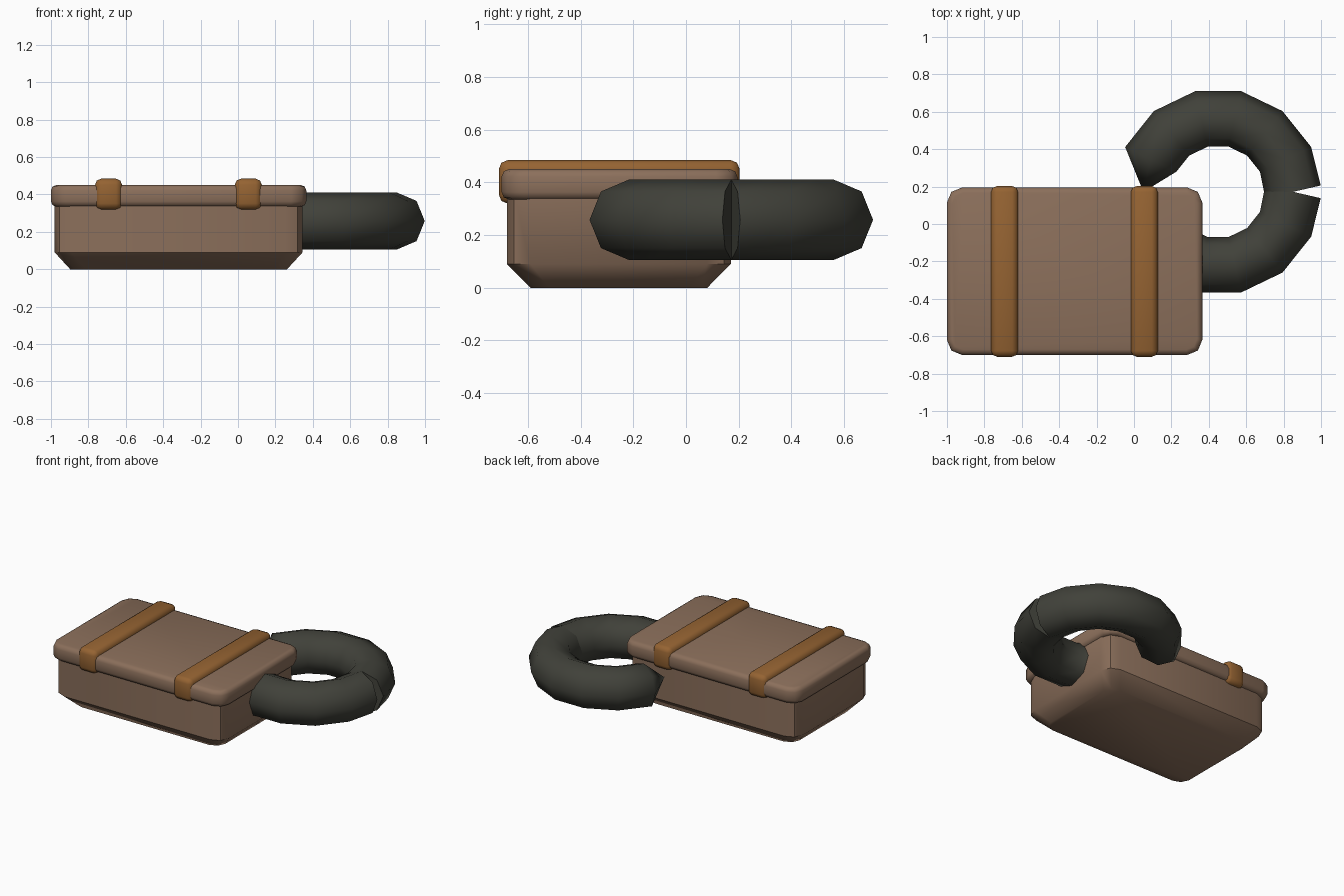
import bpy, bmesh
from math import cos, sin, pi, radians
from mathutils import Vector

cube = bpy.data.objects.get("Cube")
if cube:
    bpy.data.objects.remove(cube, do_unlink=True)


def material(name, rgb):
    m = bpy.data.materials.new(name)
    m.use_nodes = True
    m.diffuse_color = (*rgb, 1)
    m.node_tree.nodes["Principled BSDF"].inputs["Base Color"].default_value = (*rgb, 1)
    return m


BROWN = material("dull_brown", (0.26, 0.16, 0.105))
TAN = material("leather_tan", (0.30, 0.125, 0.032))
IRON = material("dark_iron", (0.052, 0.053, 0.042))


def select_only(ob):
    bpy.ops.object.select_all(action='DESELECT')
    ob.select_set(True)
    bpy.context.view_layer.objects.active = ob


def smooth(ob, angle):
    select_only(ob)
    bpy.ops.object.shade_smooth_by_angle(angle=radians(angle))


def box(low, high):
    low, high = Vector(low), Vector(high)
    bm = bmesh.new()
    bmesh.ops.create_cube(bm, size=1)
    for v in bm.verts:
        v.co = (low + high) / 2 + v.co * (high - low)
    return bm


def bevel(bm, width, segments, rule):
    edges = [e for e in bm.edges if rule(e)]
    bmesh.ops.bevel(bm, geom=edges, offset=width, segments=segments,
                    profile=0.5, affect='EDGES', clamp_overlap=True)


def upright(e):
    return abs(e.verts[0].co.z - e.verts[1].co.z) > 0.01


def finish(bm, name, mat, angle=50):
    mesh = bpy.data.meshes.new(name)
    bm.to_mesh(mesh)
    bm.free()
    mesh.materials.append(mat)
    ob = bpy.data.objects.new(name, mesh)
    bpy.context.collection.objects.link(ob)
    smooth(ob, angle)
    return ob


# Case body: rounded upright corners, sloping in to a smaller base
bm = box((-0.98, -0.68, 0), (0.345, 0.17, 0.36))
bevel(bm, 0.09, 2, upright)
bmesh.ops.bisect_plane(bm, geom=bm.verts[:] + bm.edges[:] + bm.faces[:],
                       plane_co=(0, 0, 0.09), plane_no=(0, 0, 1))
middle = Vector((-0.3175, -0.255, 0))
for v in bm.verts:
    if v.co.z < 0.01:
        v.co.x = middle.x + (v.co.x - middle.x) * 0.875
        v.co.y = middle.y + (v.co.y - middle.y) * 0.79
finish(bm, "case_body", BROWN, 44)

# Lid: overhanging slab with soft rims
bm = box((-1, -0.70, 0.335), (0.365, 0.195, 0.45))
bevel(bm, 0.08, 2, upright)
bevel(bm, 0.028, 2, lambda e: not upright(e))
finish(bm, "case_lid", BROWN)

# Straps around the lid
for side, x in (("right", -0.692), ("left", 0.055)):
    bm = box((x - 0.072, -0.71, 0.32), (x + 0.072, 0.203, 0.484))
    bevel(bm, 0.032, 2, lambda e: True)
    finish(bm, side + "_strap", TAN)

# Ring handle: two bent half tubes, each drawn to a point at the case
for name, direction in (("handle_back_half", 1), ("handle_front_half", -1)):
    curve = bpy.data.curves.new(name, 'CURVE')
    curve.dimensions = '3D'
    curve.bevel_depth = 0.152
    curve.bevel_resolution = 2
    curve.use_fill_caps = True
    spline = curve.splines.new('POLY')
    spline.points.add(7)
    for i, p in enumerate(spline.points):
        a = direction * pi * i / 7
        p.co = (0.45 + 0.4 * cos(a), 0.172 + 0.4 * sin(a), 0.258, 1)
        p.radius = 0.001 if i == 7 else 1
    curve.materials.append(IRON)
    ob = bpy.data.objects.new(name, curve)
    bpy.context.collection.objects.link(ob)
    select_only(ob)
    bpy.ops.object.convert(target='MESH')
    ob = bpy.context.view_layer.objects.active
    # Weld the caps to the tube and face everything outward
    bm = bmesh.new()
    bm.from_mesh(ob.data)
    bmesh.ops.remove_doubles(bm, verts=bm.verts[:], dist=0.002)
    bmesh.ops.recalc_face_normals(bm, faces=bm.faces[:])
    bm.to_mesh(ob.data)
    bm.free()
    smooth(ob, 60)
